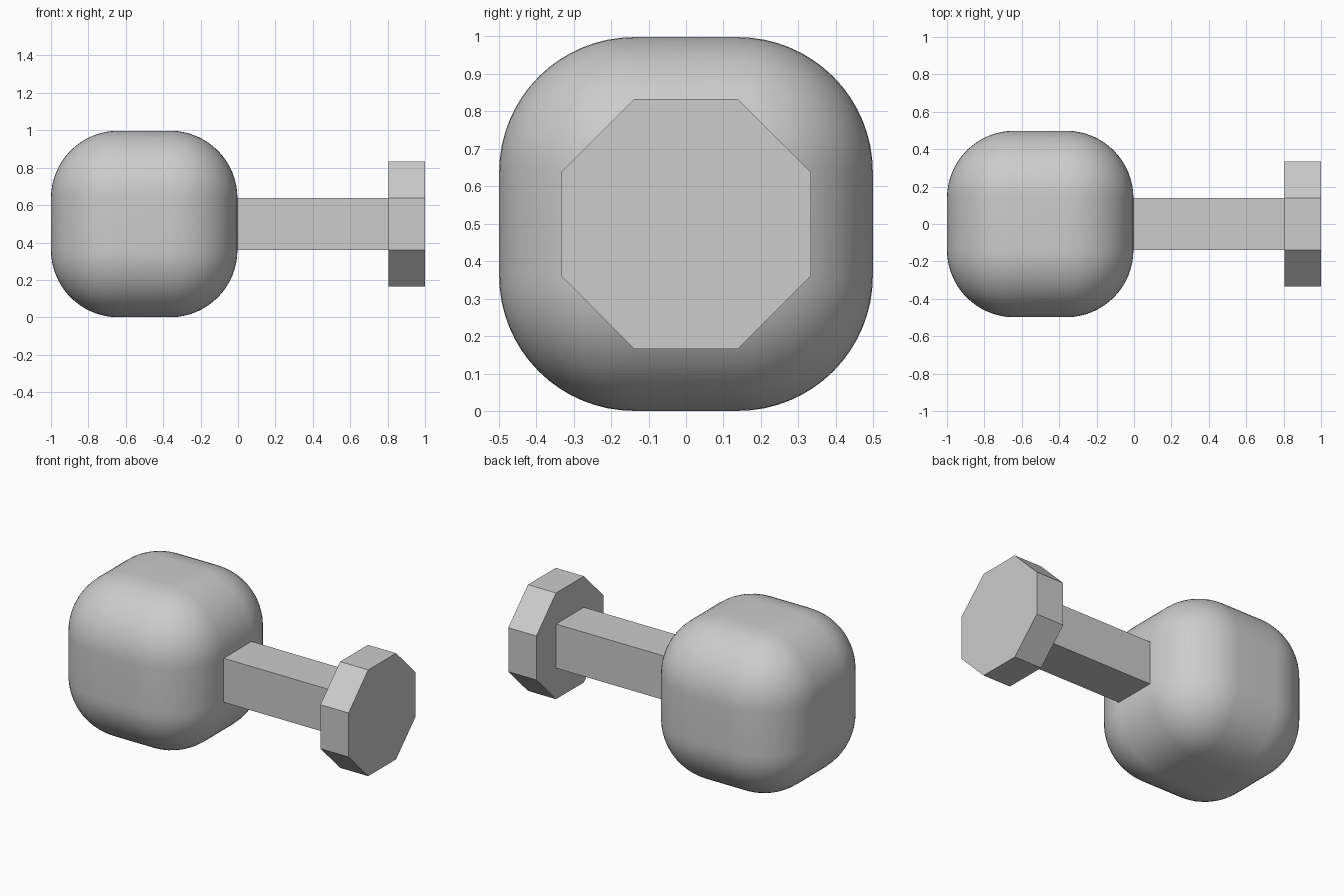
import bpy, math
from mathutils import Matrix

if "Cube" in bpy.data.objects:
    bpy.data.objects.remove(bpy.data.objects["Cube"])

CZ = 0.499          # height of the common axis

grey = bpy.data.materials.new("light grey")
grey.diffuse_color = (0.604, 0.604, 0.604, 1)
grey.use_nodes = True
grey.node_tree.nodes["Principled BSDF"].inputs["Base Color"].default_value = grey.diffuse_color


def finish(name):
    obj = bpy.context.object
    obj.name = name
    bpy.ops.object.transform_apply(location=False, rotation=True, scale=True)
    obj.data.materials.append(grey)
    return obj


def box(name, x0, x1, half):
    bpy.ops.mesh.primitive_cube_add(size=1, location=((x0 + x1) / 2, 0, CZ))
    bpy.context.object.scale = (x1 - x0, 2 * half, 2 * half)
    return finish(name)


# Rounded cube head
head = box("rounded_head", -1.0, -0.003, 0.4985)
bevel = head.modifiers.new("rounding", 'BEVEL')
bevel.width = 0.36
bevel.segments = 16
bpy.ops.object.modifier_apply(modifier="rounding")
bpy.ops.object.shade_smooth_by_angle(angle=math.radians(30))

# Square handle
box("handle", -0.01, 0.81, 0.138)

# Octagonal end plate, flat sides facing up and sideways
apothem = 0.333
bpy.ops.mesh.primitive_cylinder_add(vertices=8, radius=apothem / math.cos(math.pi / 8),
                                    depth=0.195, location=(0.9025, 0, CZ))
plate = bpy.context.object
plate.data.transform(Matrix.Rotation(math.pi / 2, 4, 'Y') @ Matrix.Rotation(math.pi / 8, 4, 'Z'))
finish("octagonal_end_plate")
